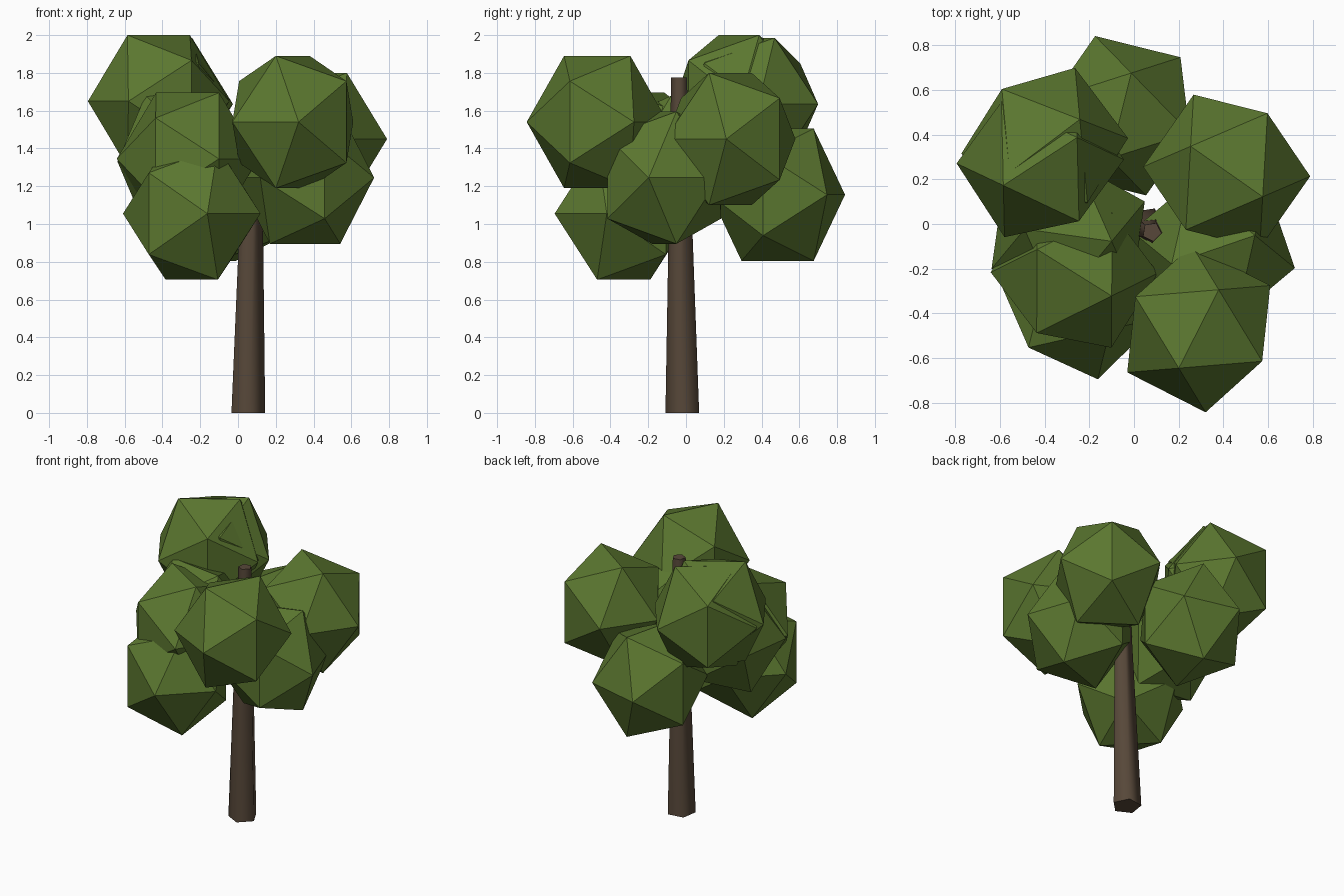
import bpy, bmesh
from math import radians, cos, sin
from mathutils import Vector, Matrix

cube = bpy.data.objects.get("Cube")
if cube:
    bpy.data.objects.remove(cube)


def material(name, rgb):
    mat = bpy.data.materials.new(name)
    mat.use_nodes = True
    colour = (*rgb, 1.0)
    mat.diffuse_color = colour
    mat.node_tree.nodes["Principled BSDF"].inputs["Base Color"].default_value = colour
    return mat


def make_object(name, bm, mat):
    bmesh.ops.recalc_face_normals(bm, faces=bm.faces)
    mesh = bpy.data.meshes.new(name)
    bm.to_mesh(mesh)
    bm.free()
    mesh.materials.append(mat)
    obj = bpy.data.objects.new(name, mesh)
    bpy.context.collection.objects.link(obj)
    return obj


leaf_green = material("leaf_green", (0.105, 0.185, 0.029))
bark_brown = material("bark_brown", (0.095, 0.064, 0.041))

# Foliage: icosahedra standing on an edge, stretched upward and turned about z
HALF_EDGE = 0.197
PHI = (1 + 5 ** 0.5) / 2
STRETCH = 0.35 / (HALF_EDGE * PHI)


def leaf_clump(name, centre, turn):
    bm = bmesh.new()
    for a in (-1, 1):
        for b in (-PHI, PHI):
            for corner in ((a, 0, b), (0, b, a), (b, a, 0)):
                bm.verts.new(Vector(corner) * HALF_EDGE)
    bmesh.ops.convex_hull(bm, input=bm.verts)
    place = (Matrix.Translation(centre) @ Matrix.Rotation(radians(turn), 4, "Z")
             @ Matrix.Diagonal((1, 1, STRETCH, 1)))
    bm.transform(place)
    return make_object(name, bm, leaf_green)


clumps = {
    "front_left_clump": ((0.29, -0.47, 1.54), 63),
    "top_clump": ((-0.42, 0.28, 1.65), 33),
    "top_back_clump": ((-0.40, 0.35, 1.635), 37),
    "right_clump": ((-0.267, -0.218, 1.345), -32),
    "right_inner_clump": ((-0.295, -0.05, 1.33), -8),
    "back_left_clump": ((0.415, 0.235, 1.45), -35),
    "left_low_clump": ((0.355, -0.115, 1.245), 19),
    "front_low_clump": ((-0.245, -0.33, 1.055), -45.5),
    "back_low_clump": ((-0.06, 0.485, 1.155), 76),
}
for name, (centre, turn) in clumps.items():
    leaf_clump(name, centre, turn)

# Trunk: five-sided, tapering and leaning slightly
bm = bmesh.new()
rings = []
for centre, radius in (((0.05, -0.015, 0), 0.095), ((0.08, -0.035, 1.775), 0.044)):
    angles = [radians(63 + 72 * i) for i in range(5)]
    rings.append([bm.verts.new(Vector(centre) + radius * Vector((cos(t), sin(t), 0)))
                  for t in angles])
for ring in rings:
    bm.faces.new(ring)
for i in range(5):
    j = (i + 1) % 5
    bm.faces.new((rings[0][i], rings[0][j], rings[1][j], rings[1][i]))
trunk = make_object("trunk", bm, bark_brown)

# Smooth bark with crisp end caps
for obj in bpy.context.selected_objects:
    obj.select_set(False)
trunk.select_set(True)
bpy.context.view_layer.objects.active = trunk
bpy.ops.object.shade_smooth_by_angle(angle=radians(80))
